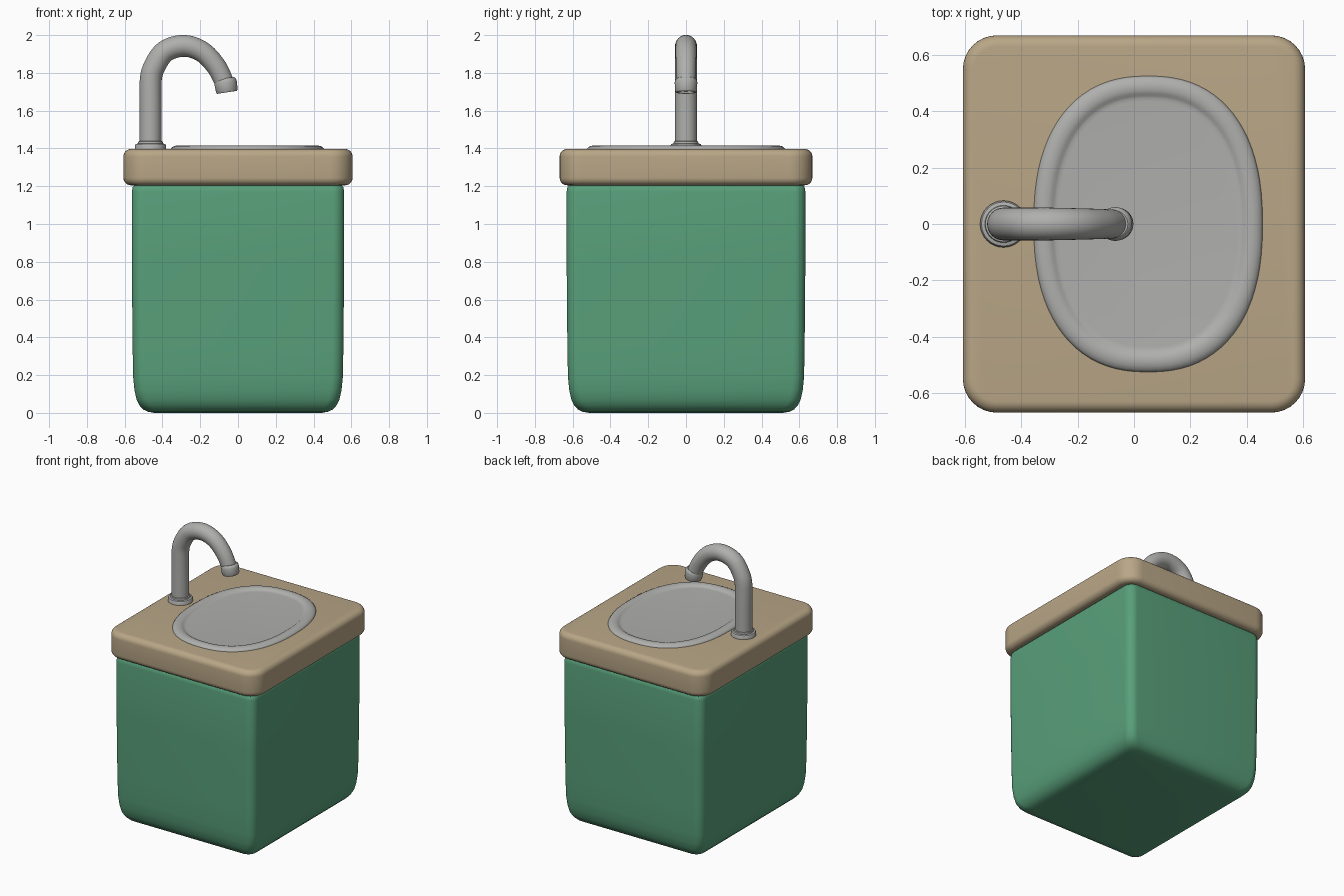
import bpy, bmesh, math
from mathutils import Vector

if "Cube" in bpy.data.objects:
    bpy.data.objects.remove(bpy.data.objects["Cube"])


def material(name, rgb):
    m = bpy.data.materials.new(name)
    m.diffuse_color = (*rgb, 1)
    m.use_nodes = True
    m.node_tree.nodes["Principled BSDF"].inputs["Base Color"].default_value = m.diffuse_color
    return m


GREEN = material("cabinet green", (0.098, 0.35, 0.195))
TAN = material("counter tan", (0.48, 0.38, 0.24))
GREY = material("metal grey", (0.43, 0.43, 0.42))


def loft(name, rings, mat, angle=40):
    """Skin a list of equal-length point rings, capping both ends."""
    bm = bmesh.new()
    rows = [[bm.verts.new(p) for p in ring] for ring in rings]
    n = len(rows[0])
    for a, b in zip(rows, rows[1:]):
        for i in range(n):
            j = (i + 1) % n
            bm.faces.new((a[i], a[j], b[j], b[i]))
    bm.faces.new(rows[0][::-1])
    bm.faces.new(rows[-1])
    bmesh.ops.recalc_face_normals(bm, faces=bm.faces[:])
    me = bpy.data.meshes.new(name)
    bm.to_mesh(me)
    bm.free()
    me.materials.append(mat)
    ob = bpy.data.objects.new(name, me)
    bpy.context.collection.objects.link(ob)
    bpy.context.view_layer.objects.active = ob
    ob.select_set(True)
    bpy.ops.object.shade_smooth_by_angle(angle=math.radians(angle))
    ob.select_set(False)
    return ob


def rounded_rect(hx, hy, r, z, seg=8):
    pts = []
    for k, (sx, sy) in enumerate(((1, 1), (-1, 1), (-1, -1), (1, -1))):
        for i in range(seg + 1):
            a = math.pi / 2 * (k + i / seg)
            pts.append((sx * (hx - r) + r * math.cos(a), sy * (hy - r) + r * math.sin(a), z))
    return pts


def oval(hx, hy, z, cx=0.05, e=2.35, n=80):
    pts = []
    for i in range(n):
        c, s = math.cos(math.tau * i / n), math.sin(math.tau * i / n)
        pts.append((cx + hx * math.copysign(abs(c) ** (2 / e), c),
                    hy * math.copysign(abs(s) ** (2 / e), s), z))
    return pts


def circle(cx, cz, r, tx, tz, n=32):
    """Circle in the plane across the direction (tx, tz) in XZ."""
    t = Vector((tx, 0, tz)).normalized()
    u, v = Vector((0, 1, 0)), Vector((t.z, 0, -t.x))
    return [Vector((cx, 0, cz)) + r * (math.cos(math.tau * i / n) * v + math.sin(math.tau * i / n) * u)
            for i in range(n)]


# Cabinet: inset and height pairs, with a softly drawn-in foot
body = [(0.12, 0.0), (0.085, 0.006), (0.06, 0.018), (0.04, 0.04), (0.025, 0.07), (0.014, 0.12),
        (0.007, 0.19), (0.004, 0.35), (0.0, 0.8), (0.0, 1.17), (0.004, 1.195), (0.015, 1.208), (0.03, 1.212)]
loft("cabinet", [rounded_rect(0.562 - d, 0.632 - d, 0.06, z) for d, z in body], GREEN)

# Countertop slab with rounded rims
slab = []
R = 0.04
for cz, a0 in ((1.205 + R, -90), (1.397 - R, 0)):
    for i in range(7):
        a = math.radians(a0 + 15 * i)
        slab.append((R * (1 - math.cos(a)), cz + R * math.sin(a)))
loft("countertop", [rounded_rect(0.607 - d, 0.669 - d, 0.12 - d, z) for d, z in slab], TAN)

# Basin: raised rolled rim around a shallow floor
rim = [(0.0, 1.385), (0.0, 1.397), (0.007, 1.406), (0.02, 1.413), (0.035, 1.416), (0.05, 1.415),
       (0.062, 1.411), (0.07, 1.405), (0.078, 1.402), (0.09, 1.401)]
loft("basin", [oval(0.406 - d, 0.525 - d, z) for d, z in rim], GREY)

# Tap base ring
X = -0.463
ring = [(0.083, 1.39), (0.083, 1.415), (0.078, 1.423), (0.066, 1.426), (0.064, 1.436), (0.056, 1.44)]
loft("tap_base", [circle(X, z, r, 0, 1) for r, z in ring], GREY)

# Tap spout: upright, then a smooth curve through control points
ctrl = [Vector(p) for p in ((X, 1.60), (X, 1.75), (-0.444, 1.83), (-0.385, 1.914), (-0.285, 1.943),
                            (-0.19, 1.912), (-0.118, 1.838), (-0.075, 1.755), (-0.045, 1.67))]
path = [Vector((X, 1.42)), Vector((X, 1.60))]
for p0, p1, p2, p3 in zip(ctrl, ctrl[1:], ctrl[2:], ctrl[3:]):
    for i in range(6):
        t = i / 6
        path.append(0.5 * (2 * p1 + (p2 - p0) * t + (2 * p0 - 5 * p1 + 4 * p2 - p3) * t * t
                           + (3 * p1 - p0 - 3 * p2 + p3) * t ** 3))
path.append(ctrl[-2])
rings = []
for i, p in enumerate(path):
    d = path[min(i + 1, len(path) - 1)] - path[max(i - 1, 0)]
    f = i / (len(path) - 1)
    rings.append(circle(p.x, p.y, 0.058 - 0.007 * max(0, (f - 0.5) * 2), d.x, d.y))
loft("tap_spout", rings, GREY)

# Tap nozzle collar, tilted slightly
tip, axis = Vector((-0.058, 1.697)), Vector((0.15, -0.99))
collar = [(0.075, 0.048), (0.068, 0.056), (0.055, 0.06), (0.01, 0.058), (0.0, 0.053), (0.0, 0.045), (0.012, 0.042)]
loft("tap_nozzle", [circle(*(tip - axis * h), r, axis.x, axis.y) for h, r in collar], GREY)
